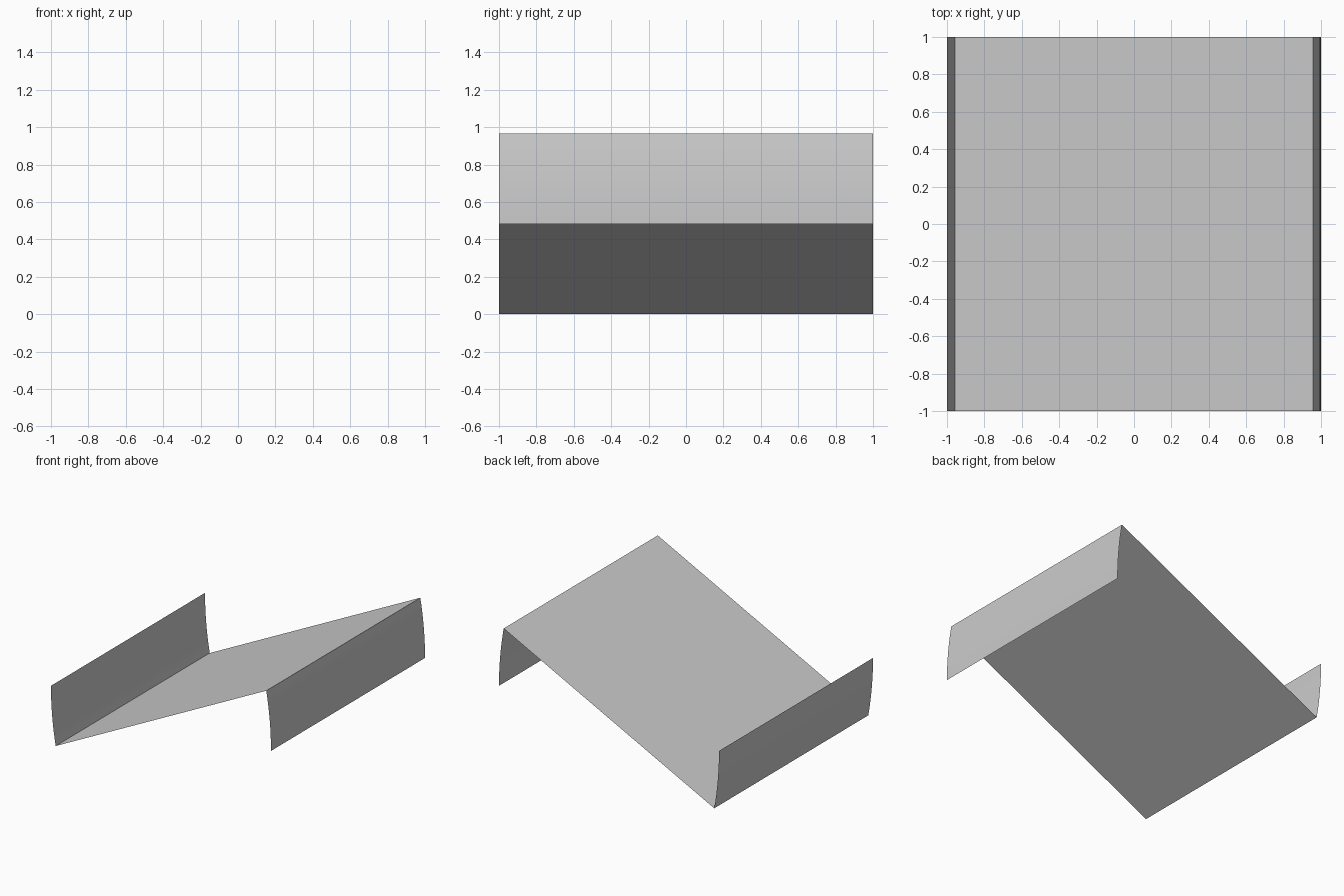
import bpy
import math

cube = bpy.data.objects.get("Cube")
if cube:
    bpy.data.objects.remove(cube, do_unlink=True)

HALF_DEPTH = 1.0
MID_Z = 0.483       # height of the free flange edges
FOLD_X = 0.957      # where the slope meets each flange
STEPS = 8


def extruded_sheet(name, profile):
    """Sweep an open x-z profile along y as a thin single-sided sheet."""
    verts = [(x, y, z) for x, z in profile for y in (-HALF_DEPTH, HALF_DEPTH)]
    faces = [(2 * i, 2 * i + 1, 2 * i + 3, 2 * i + 2) for i in range(len(profile) - 1)]
    mesh = bpy.data.meshes.new(name)
    mesh.from_pydata(verts, [], faces)
    obj = bpy.data.objects.new(name, mesh)
    bpy.context.collection.objects.link(obj)
    return obj


def flange_profile(side):
    """Shallow outward arc, upright at its free edge, leaning in at the fold."""
    lean = 1 - FOLD_X
    radius = (MID_Z ** 2 + lean ** 2) / (2 * lean)
    sweep = math.asin(MID_Z / radius)
    angles = [sweep * i / STEPS for i in range(STEPS + 1)]
    return [(side * (1 - radius * (1 - math.cos(a))),
             MID_Z + side * radius * math.sin(a)) for a in angles]


# Sloping flat panel
extruded_sheet("sloping_panel", [(FOLD_X, 2 * MID_Z), (-FOLD_X, 0)])

# Flanges: the left one hangs from the high edge, the right one rises from the low edge
for name, side in (("left_flange", 1), ("right_flange", -1)):
    flange = extruded_sheet(name, flange_profile(side))
    flange.data.shade_smooth()
